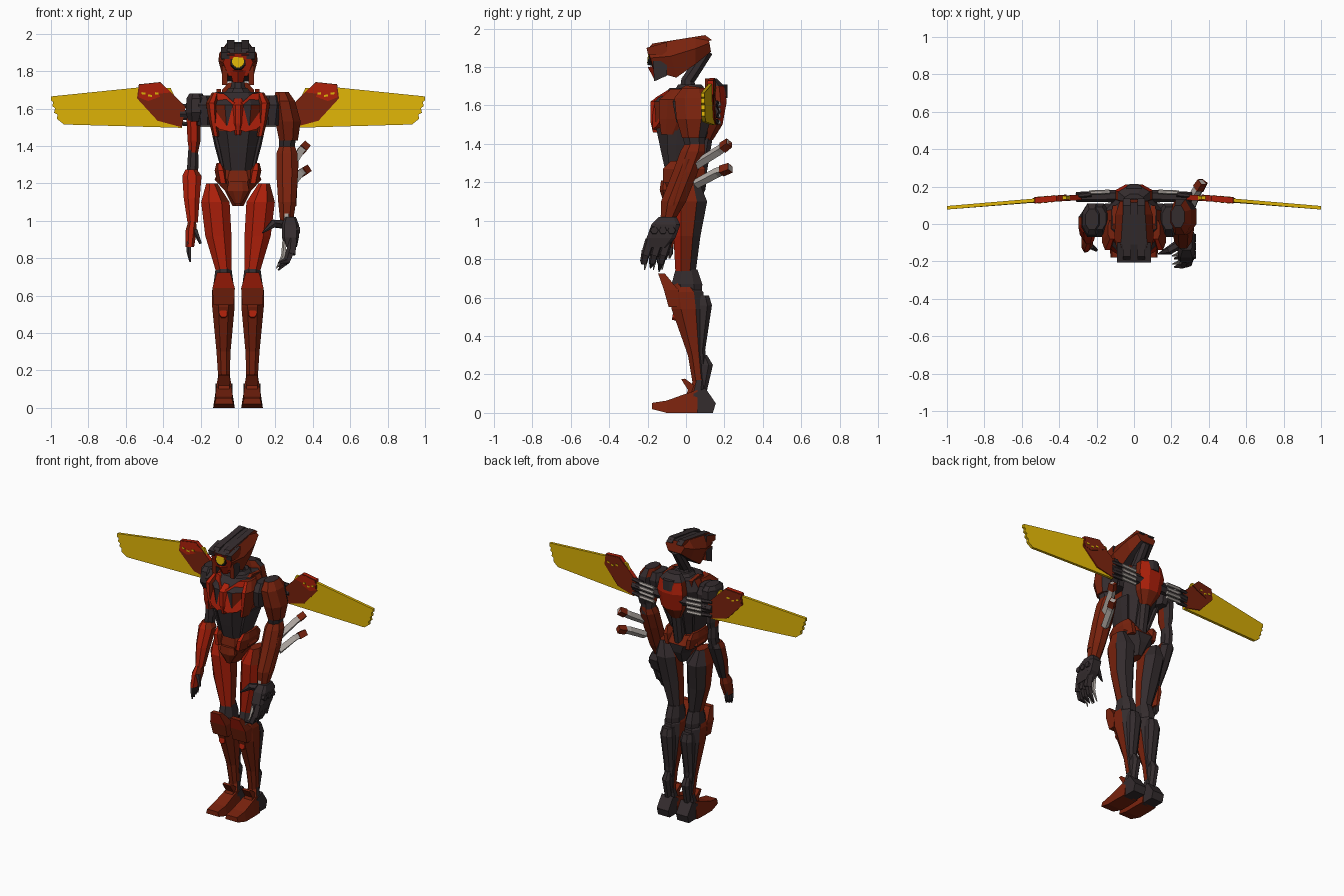
import bpy, bmesh, math
from mathutils import Vector

COLOURS = [("red", (.42, .014, .003)), ("rust", (.19, .016, .004)), ("charcoal", (.034, .025, .027)),
           ("yellow", (.74, .46, .002)), ("steel", (.42, .38, .35)), ("black", (.012, .010, .010))]
MATS = []
for name, c in COLOURS:
    m = bpy.data.materials.new(name)
    m.diffuse_color = (*c, 1)
    MATS.append(m)
RED, RUST, DARK, YEL, STEEL, BLACK = range(6)


def loft(name, rings, col):
    """Skin a list of equal rings; col is an index or a rule(normal, centre)."""
    bm = bmesh.new()
    vs = [[bm.verts.new(p) for p in r] for r in rings]
    n = len(rings[0])
    for a, b in zip(vs, vs[1:]):
        for i in range(n):
            bm.faces.new((a[i], a[(i + 1) % n], b[(i + 1) % n], b[i]))
    bm.faces.new(vs[0])
    bm.faces.new(vs[-1])
    bmesh.ops.recalc_face_normals(bm, faces=bm.faces)
    bm.normal_update()
    for f in bm.faces:
        f.material_index = col(f.normal, f.calc_center_median()) if callable(col) else col
    me = bpy.data.meshes.new(name)
    bm.to_mesh(me)
    bm.free()
    for m in MATS:
        me.materials.append(m)
    ob = bpy.data.objects.new(name, me)
    bpy.context.collection.objects.link(ob)
    return ob


def body(name, secs, col, s=1, k=.28):
    """Stack of chamfered rectangles (z, x0, x1, y0, y1), mirrored when s = -1."""
    rings = []
    for z, x0, x1, y0, y1 in secs:
        a, b = (x1 - x0) * k, (y1 - y0) * k
        pts = [(x0 + a, y0), (x1 - a, y0), (x1, y0 + b), (x1, y1 - b),
               (x1 - a, y1), (x0 + a, y1), (x0, y1 - b), (x0, y0 + b)]
        rings.append([(s * x, y, z) for x, y in pts])
    return loft(name, rings, col)


def beam(name, pts, radii, col, n=6):
    """Faceted tapering tube through points."""
    pts = [Vector(p) for p in pts]
    rings = []
    for i, p in enumerate(pts):
        d = (pts[min(i + 1, len(pts) - 1)] - pts[max(i - 1, 0)]).normalized()
        u = d.cross(Vector((0, 1, 0) if abs(d.y) < .9 else (1, 0, 0))).normalized()
        v = d.cross(u)
        rings.append([p + radii[i] * (u * math.cos(t) + v * math.sin(t))
                      for t in [(j + .5) * math.tau / n for j in range(n)]])
    return loft(name, rings, col)


def side_plate(name, prof, x0, x1, col, s=1):
    """Extrude a (y, z) outline along x."""
    return loft(name, [[(s * x, y, z) for y, z in prof] for x in (x0, x1)], col)


def wing_plate(name, prof, t, col, s):
    """Extrude an (x, z) outline that follows the swept wing plane."""
    return loft(name, [[(s * x, .142 - max(0, x - .35) * .085 + d, z) for x, z in prof] for d in (-t / 2, t / 2)], col)


def armour(n, c):
    return DARK if n.y > .35 else (RED if n.y < -.6 or (n.y < -.2 and n.x < 0) else RUST)


def rust_dark(n, c):
    return DARK if n.y > .4 else RUST


# Head: hexagonal sections running front to back
heads = [(-.205, 1.895, -.165, 1.775, .055, .08, .05), (-.11, 1.93, -.05, 1.745, .07, .105, .075),
         (.05, 1.95, .05, 1.815, .06, .1, .07), (.115, 1.955, .13, 1.88, .04, .075, .05)]
rings = []
for yt, zt, yb, zb, wt, wm, wb in heads:
    ym, zm = (yt + yb) / 2, zt * .6 + zb * .4
    rings.append([(-wt, yt, zt), (wt, yt, zt), (wm, ym, zm), (wb, yb, zb), (-wb, yb, zb), (-wm, ym, zm)])
loft("head", rings, lambda n, c: DARK if n.z > .75 or n.z < -.6 else (RED if n.y < -.7 else RUST))
beam("eye_socket", [(0, -.15, 1.843), (0, -.195, 1.85)], [.046, .042], BLACK, 8)
beam("eye", [(0, -.18, 1.85), (0, -.199, 1.852)], [.036, .033], YEL, 10)
beam("muzzle", [(0, -.15, 1.81), (0, -.135, 1.745)], [.05, .032], RED, 6)
for s in (1, -1):
    side_plate("head_crest", [(-.205, 1.885), (-.175, 1.922), (.1, 1.966), (.135, 1.94), (.1, 1.93), (-.1, 1.91)],
               .018, .06, lambda n, c: RUST if n.x * s > .7 else DARK, s)
    side_plate("brow", [(-.198, 1.865), (-.205, 1.9), (-.1, 1.93), (-.1, 1.86)], .045, .09,
               lambda n, c: RUST if abs(n.x) > .7 else DARK, s)
    side_plate("cheek", [(-.172, 1.83), (-.1, 1.83), (-.1, 1.755), (-.165, 1.725)], .055, .086,
               lambda n, c: DARK if abs(n.x) > .5 else RUST, s)
beam("neck", [(0, .11, 1.885), (0, .05, 1.79), (0, .01, 1.73), (0, .015, 1.66)], [.035, .035, .038, .055], DARK, 8)
body("collar", [(1.66, -.09, .09, -.07, .12), (1.71, -.05, .05, -.04, .08)], DARK)

# Torso, chest armour and back
body("torso", [(1.27, -.085, .085, -.11, .05), (1.36, -.105, .105, -.13, .08), (1.48, -.135, .135, -.155, .12),
               (1.62, -.16, .16, -.165, .16), (1.69, -.12, .12, -.085, .14)],
     lambda n, c: RUST if abs(n.x) > .7 and c.z > 1.5 and c.z < 1.66 else DARK)
# One wide breastplate per side, pointing down, with a central keel
for s in (1, -1):
    rings = [[(s * x, y + d, z) for x, y, z in [(.0, -.175, 1.49), (.04, -.175, 1.475), (.1, -.155, 1.49),
              (.145, -.125, 1.53), (.162, -.115, 1.62), (.13, -.07, 1.685), (.075, -.095, 1.68), (.03, -.16, 1.64),
              (.0, -.175, 1.62)]] for d in (0, .05)]
    loft("breastplate", rings, lambda n, c: RED)
    body("chest_side", [(1.45, .1, .135, -.13, -.05), (1.53, .11, .155, -.14, .0), (1.63, .11, .172, -.14, .02),
                        (1.685, .1, .14, -.08, .02)], lambda n, c: RED if n.y < -.5 else RUST, s)
    body("flank", [(1.29, .07, .095, -.09, .04), (1.4, .09, .125, -.1, .07), (1.47, .11, .14, -.1, .09)], DARK, s)
    side_plate("collar_blade", [(-.06, 1.67), (.0, 1.705), (.1, 1.69), (.1, 1.65)], .09, .115, RUST, s)
body("keel", [(1.46, -.015, .015, -.172, -.1), (1.52, -.03, .03, -.186, -.1),
              (1.62, -.03, .03, -.186, -.1), (1.655, -.035, .035, -.13, -.06)], RED)
body("back_pack", [(1.42, -.035, .035, .08, .14), (1.5, -.08, .08, .09, .19), (1.62, -.1, .1, .1, .212),
                   (1.7, -.085, .085, .1, .2), (1.74, -.05, .05, .1, .16)],
     lambda n, c: DARK if n.z > .6 else (RED if n.y > .6 and c.z > 1.5 else RUST))
body("back_spine", [(1.2, -.03, .03, .03, .1), (1.44, -.04, .04, .06, .14)], DARK)
body("pack_vent", [(1.64, -.045, .045, .17, .215), (1.71, -.04, .04, .16, .215)], DARK)

# Pelvis
body("pelvis", [(1.08, -.03, .03, -.08, .06), (1.16, -.07, .07, -.12, .1), (1.22, -.125, .125, -.11, .11),
                (1.28, -.1, .1, -.1, .07)], lambda n, c: DARK if n.y > .3 and c.z < 1.23 else RUST)
body("pelvis_plate", [(1.09, -.018, .018, -.115, -.08), (1.16, -.06, .06, -.137, -.08), (1.21, -.05, .05, -.13, -.08)],
     RUST)
for s in (1, -1):
    body("hip_guard", [(1.2, .05, .11, -.12, .1), (1.27, .06, .125, -.12, .1), (1.31, .085, .115, -.08, .07)],
         lambda n, c: RED if n.y < -.6 else RUST, s)

    # Legs
    body("thigh", [(.73, .035, .118, -.055, .05), (.92, .035, .175, -.065, .075), (1.1, .045, .197, -.08, .11),
                   (1.2, .11, .17, -.05, .07)], armour, s)
    body("knee", [(.6, .025, .125, -.05, .08), (.67, .025, .13, -.075, .085), (.745, .035, .12, -.055, .06)], DARK, s)
    # Knee guard: tapers to its raised tip
    loft("knee_guard", [[(s * (.077 - w), y, z), (s * (.077 + w), y, z), (s * (.077 + w), y2, z), (s * (.077 - w), y2, z)]
         for w, y, y2, z in ((.055, -.09, -.04, .55), (.06, -.115, -.04, .64), (.035, -.145, -.11, .725))],
         lambda n, c: RED if n.y < -.5 and c.z > .6 else RUST)
    body("shin", [(.15, .045, .105, .035, .1), (.3, .04, .115, .01, .09), (.54, .018, .138, -.075, .1),
                  (.63, .02, .138, -.085, .09), (.68, .04, .12, -.07, .03)], rust_dark, s)
    beam("shin_stud", [(s * .078, -.04, .5), (s * .078, -.07, .505)], [.026, .022], RED, 8)
    body("calf", [(.2, .05, .1, .06, .105), (.33, .042, .112, .05, .1), (.56, .03, .125, .05, .135),
                  (.61, .04, .115, .05, .12)], DARK, s)
    body("heel_strut", [(.12, .05, .1, .05, .11), (.25, .045, .105, .06, .14), (.3, .055, .095, .06, .11)], DARK, s)
    body("ankle", [(.04, .035, .115, .0, .11), (.12, .035, .115, .02, .1), (.18, .045, .105, .04, .1)],
         lambda n, c: RUST if n.y < 0 else DARK, s)
    # Foot: trapezoid sections from toe to ankle
    loft("foot", [[(s * (.075 + x), y, z) for x, z in ((-wb, zb), (wb, zb), (wt, zt), (-wt, zt))]
         for y, wb, zb, wt, zt in ((-.178, .05, .02, .042, .052), (-.1, .058, .0, .046, .064), (.0, .058, .0, .042, .1),
                                   (.06, .055, .0, .04, .12))], RUST)
    side_plate("foot_spur", [(.0, .09), (.01, .12), (-.025, .175), (-.005, .178), (.06, .13), (.06, .09)],
               .045, .105, RUST, s)
    side_plate("heel", [(.04, .0), (.04, .1), (.1, .13), (.155, .05), (.14, .0)], .03, .12, DARK, s)

    # Wings: yellow blade, red root, steel linkage
    tip = [(1, 1.665), (1, 1.643), (.988, 1.635), (.993, 1.612), (.978, 1.603), (.983, 1.578), (.965, 1.568),
           (.968, 1.545), (.93, 1.515)]
    wing_plate("wing_blade", [(.36, 1.71), (.53, 1.713)] + tip + [(.3, 1.497), (.29, 1.56)], .019, YEL, s)
    wing_plate("wing_root", [(.415, 1.742), (.53, 1.73), (.54, 1.655), (.43, 1.535), (.3, 1.5), (.28, 1.61)], .028,
               lambda n, c: RUST if abs(n.y) > .7 else RED, s)
    wing_plate("wing_root_panel", [(.42, 1.738), (.525, 1.726), (.532, 1.66), (.48, 1.64), (.4, 1.67), (.36, 1.69)],
               .033, lambda n, c: RED if n.y < 0 else RUST, s)
    for i in range(3):
        x, z = .425 + i * .035, 1.685 - .012 * (i % 2)
        wing_plate("wing_mark", [(x, z), (x + .02, z + .003), (x + .02, z - .008), (x, z - .011)], .037, YEL, s)
    beam("wing_spar", [(s * .06, .15, 1.57), (s * .31, .145, 1.57)], [.035, .026], DARK)
    for i in range(4):
        z = 1.515 + i * .032
        beam("wing_link", [(s * .13, .172, z - .005), (s * .24, .168, z)], [.012, .012], STEEL)
        beam("wing_link_end", [(s * .23, .16, z), (s * .31, .15, z + .005)], [.015, .012], DARK)
    # Shoulder joint shared by both arms
    body("shoulder_joint", [(1.51, .14, .22, -.05, .09), (1.62, .13, .24, -.07, .11), (1.67, .15, .22, -.03, .09)],
         DARK, s)

# Slim arm (viewer's left)
body("slim_shoulder", [(1.53, .19, .265, -.04, .08), (1.58, .17, .28, -.07, .11), (1.655, .175, .275, -.06, .11),
                       (1.68, .19, .26, -.03, .08)], DARK, -1)
body("slim_upper_arm", [(1.36, .215, .26, .0, .07), (1.43, .2, .27, -.02, .09), (1.55, .2, .275, -.03, .09)], armour, -1)
body("slim_elbow", [(1.24, .215, .275, -.01, .07), (1.32, .21, .27, -.005, .085), (1.39, .215, .265, .0, .075)], DARK, -1)
body("slim_forearm", [(.99, .215, .27, -.11, -.04), (1.12, .205, .29, -.085, .02), (1.24, .195, .298, -.045, .07),
                      (1.275, .22, .28, -.02, .06)], armour, -1)
body("slim_hand", [(.86, .235, .28, -.15, -.07), (.95, .22, .28, -.14, -.04), (1.0, .225, .265, -.11, -.04)],
     lambda n, c: RED if n.y < -.5 else RUST, -1)
for i in range(4):
    y = -.135 + i * .02
    beam("slim_finger", [(-.262, y, .89), (-.262, y - .005, .83), (-.255, y - .012, .78 + .008 * i)],
         [.013, .012, .005], DARK, 5)
beam("slim_thumb", [(-.23, -.12, .95), (-.2, -.14, .88)], [.016, .008], DARK, 5)

# Heavy arm (viewer's right)
body("heavy_shoulder", [(1.43, .22, .32, -.02, .1), (1.53, .2, .335, -.05, .13), (1.64, .19, .305, -.06, .13),
                        (1.69, .2, .27, -.02, .1)], lambda n, c: DARK if n.y > .5 or n.z > .8 else RUST)
body("heavy_upper_arm", [(1.36, .22, .3, .0, .1), (1.45, .22, .31, -.02, .1)], DARK)
body("heavy_forearm", [(1.0, .225, .295, -.13, -.06), (1.1, .215, .31, -.13, .0), (1.25, .205, .32, -.07, .06),
                       (1.36, .205, .318, -.03, .1), (1.41, .225, .3, .0, .1)], RUST)
body("forearm_rail", [(1.08, .295, .312, -.095, -.06), (1.32, .305, .324, -.01, .02)], RUST)
for z0, a, b in ((1.32, (.33, .17, 1.365), (.365, .225, 1.405)), (1.22, (.33, .16, 1.25), (.37, .23, 1.275))):
    beam("exhaust_rod", [(.285, .05, z0 - .03), a, b], [.026, .026, .022], STEEL, 4)
    beam("exhaust_tip", [Vector(a).lerp(Vector(b), .35), b], [.031, .028], RUST, 4)
body("heavy_wrist", [(.97, .235, .285, -.14, -.07), (1.04, .235, .285, -.13, -.05)], STEEL)
body("heavy_palm", [(.86, .25, .315, -.2, -.1), (.91, .235, .325, -.205, -.055), (.98, .235, .325, -.18, -.03),
                    (1.02, .25, .31, -.14, -.05)], DARK, 1, .15)
for i in range(3):
    y = -.185 + i * .045
    beam("knuckle", [(.3, y + .02, .95), (.332, y + .02, .95)], [.026, .02], DARK)
    beam("claw_base", [(.292, y, .9), (.285, y - .025, .82)], [.028, .026], DARK, 5)
    beam("claw_tip", [(.282, y - .022, .84), (.262, y - .035, .785), (.215, y - .045, .735 + .02 * (2 - i))],
         [.025, .02, .004], DARK, 5)
    beam("claw_tendon", [(.25, y, .89), (.243, y - .02, .81), (.205, y - .03, .745)], [.013, .013, .003], STEEL, 5)
beam("heavy_thumb", [(.25, -.1, .98), (.19, -.14, .985), (.13, -.16, .935)], [.026, .024, .004], DARK)
